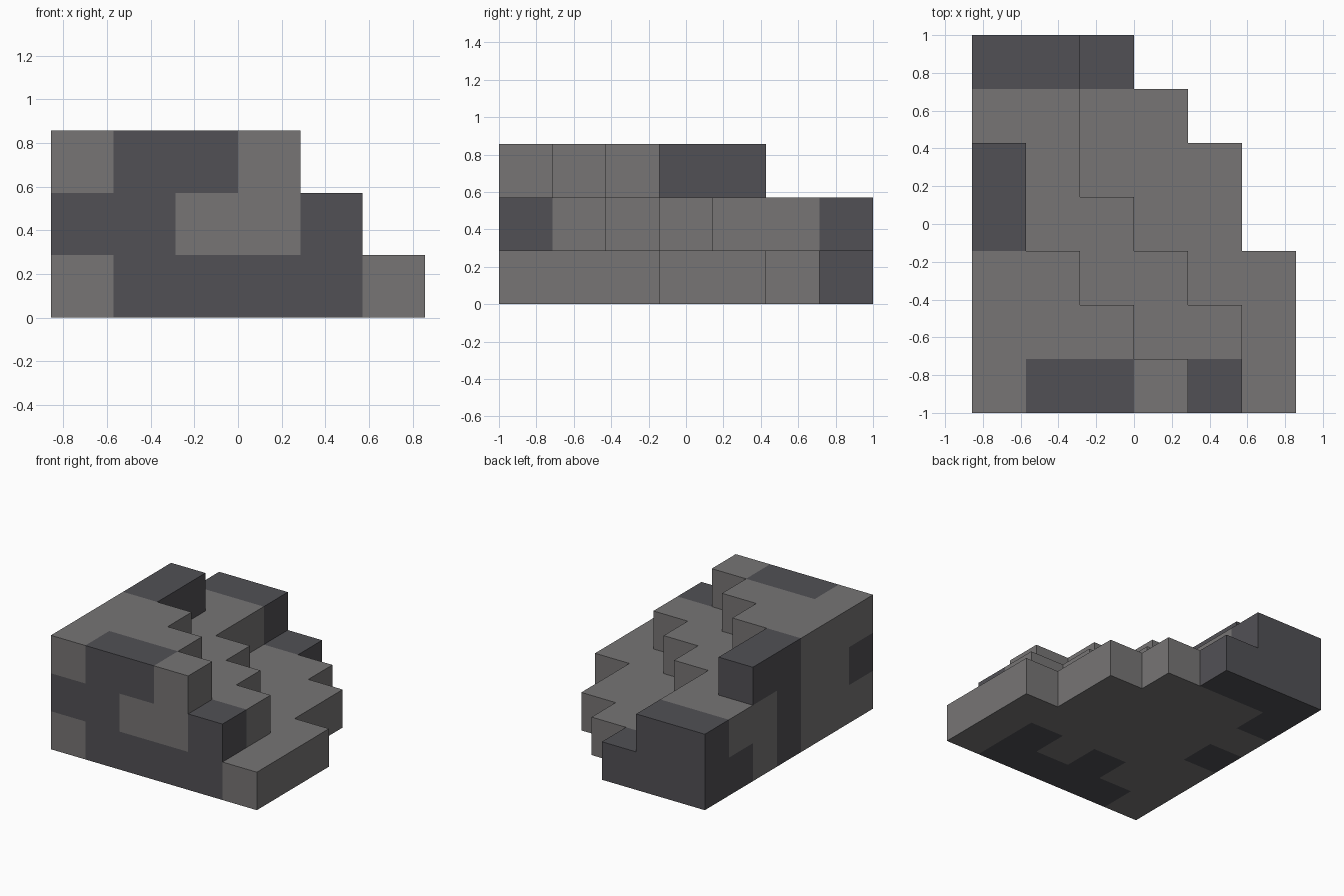
import bpy
import bmesh
from mathutils import Vector

cube = bpy.data.objects.get("Cube")
if cube:
    bpy.data.objects.remove(cube, do_unlink=True)

S = 2 / 7  # block size


def make_material(name, color):
    mat = bpy.data.materials.new(name)
    mat.use_nodes = True
    rgba = (*color, 1)
    mat.diffuse_color = rgba
    mat.node_tree.nodes["Principled BSDF"].inputs["Base Color"].default_value = rgba
    return mat


materials = [make_material("light stone", (0.184, 0.178, 0.178)),
             make_material("dark stone", (0.083, 0.081, 0.091))]

# Each tier is a block map: rows run front to back, letters along x,
# L = light block, D = dark block
TIERS = {
    "lower_tier": "LDDDDL LLDLDL LLLLLL DLLLL LLLLL DLLL DDD",
    "middle_tier": "DDLLD LLLLL LLLL DLL LL LL DD",
    "upper_tier": "LDDL LLL LL D D",
}

blocks = {(i, j, k): letter
          for k, plan in enumerate(TIERS.values())
          for j, row in enumerate(plan.split())
          for i, letter in enumerate(row)}

DIRECTIONS = [Vector(sign * c for c in axis)
              for axis in ((1, 0, 0), (0, 1, 0), (0, 0, 1)) for sign in (1, -1)]


def add_side(bm, cell, normal, mat_index):
    """Add the square side of one block that faces along normal."""
    u = Vector((normal.y, normal.z, normal.x))
    v = normal.cross(u)
    middle = Vector(cell) + Vector((-2.5, -3, 0.5)) + normal / 2
    corners = [middle + (a * u + b * v) / 2
               for a, b in ((-1, -1), (1, -1), (1, 1), (-1, 1))]
    face = bm.faces.new([bm.verts.new(c * S) for c in corners])
    face.material_index = mat_index


def build_tier(name, level):
    bm = bmesh.new()
    for cell, letter in blocks.items():
        if cell[2] != level:
            continue
        for normal in DIRECTIONS:
            neighbour = tuple(int(c) for c in Vector(cell) + normal)
            if neighbour not in blocks:
                add_side(bm, cell, normal, "LD".index(letter))
    # Weld the sides and merge flat areas of one colour
    bmesh.ops.remove_doubles(bm, verts=bm.verts, dist=0.001)
    bmesh.ops.dissolve_limit(bm, angle_limit=0.02, verts=bm.verts,
                             edges=bm.edges, delimit={'MATERIAL'})
    mesh = bpy.data.meshes.new(name)
    bm.to_mesh(mesh)
    bm.free()
    for mat in materials:
        mesh.materials.append(mat)
    bpy.context.collection.objects.link(bpy.data.objects.new(name, mesh))


for level, name in enumerate(TIERS):
    build_tier(name, level)
